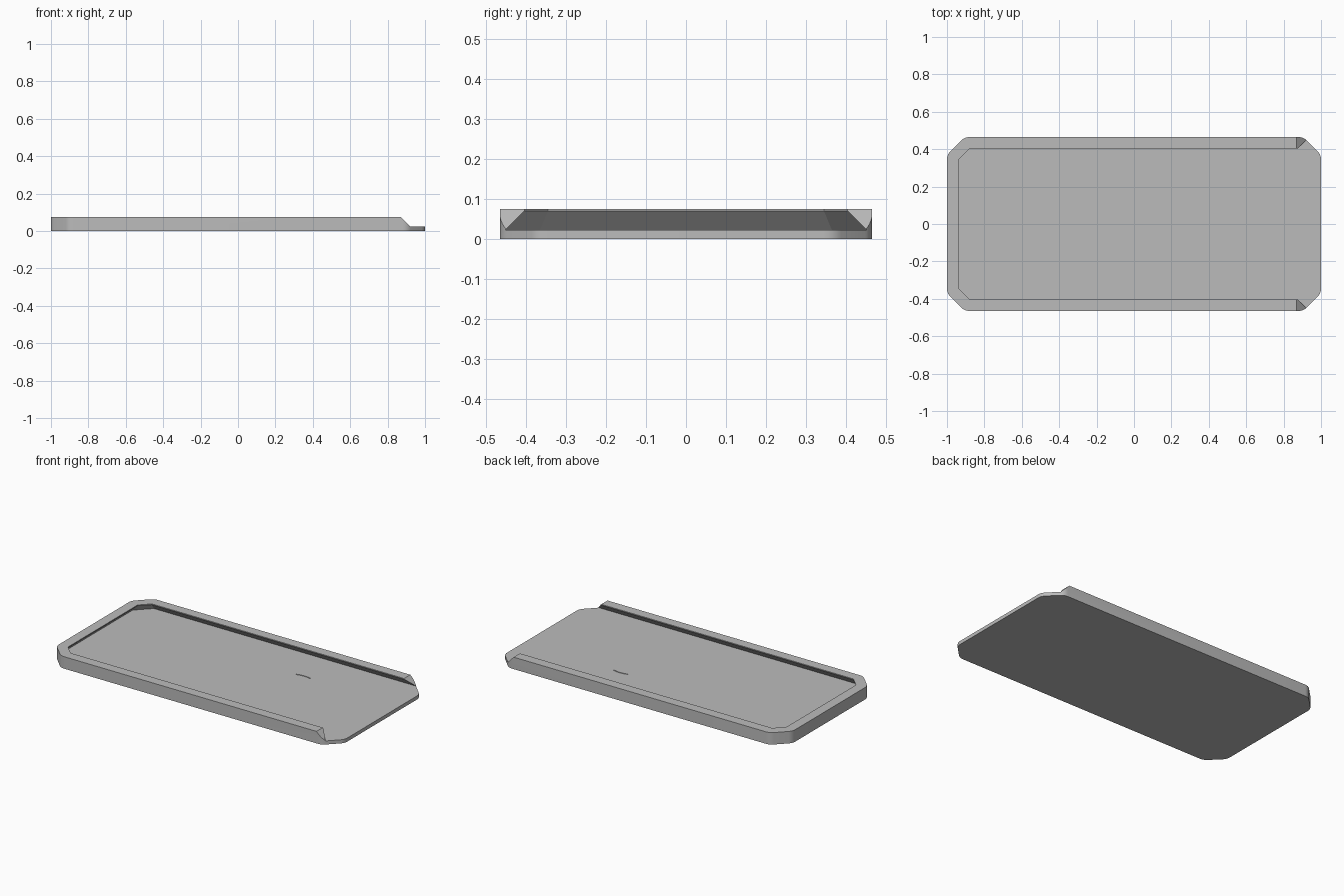
import bpy, bmesh, math
from mathutils import Vector

if "Cube" in bpy.data.objects:
    bpy.data.objects.remove(bpy.data.objects["Cube"])

HX, HY, CHAMFER = 1.0, 0.465, 0.095       # half length, half width, corner cut
FLOOR, LIP, TOP = 0.0225, 0.07, 0.075     # floor height, lip start, rim top

grey = bpy.data.materials.new("plain grey")
grey.diffuse_color = (0.5, 0.5, 0.5, 1)
grey.use_nodes = True
grey.node_tree.nodes["Principled BSDF"].inputs["Base Color"].default_value = grey.diffuse_color


def outline(inset, right=None):
    """Chamfered rectangle inset evenly; with 'right' the +x end is left open."""
    x, y = HX - inset, HY - inset
    s = HX + HY - CHAMFER - inset * math.sqrt(2)
    left = [(s - y, y), (x, s - x)]
    left = [(-a, b) for a, b in left] + [(-a, -b) for a, b in reversed(left)]
    if right:
        return left + [(right, -y), (right, y)]
    return left + [(-a, b) for a, b in reversed(left)]


def rounded(points, r, steps=5):
    """Replace each corner by a small arc."""
    out, n = [], len(points)
    for i in range(n):
        p = Vector(points[i])
        a = (Vector(points[i - 1]) - p).normalized()
        b = (Vector(points[(i + 1) % n]) - p).normalized()
        half = a.angle(b) / 2
        centre = p + (a + b).normalized() * (r / math.sin(half))
        start = p + a * (r / math.tan(half)) - centre
        end = p + b * (r / math.tan(half)) - centre
        for k in range(steps + 1):
            d = start.lerp(end, k / steps).normalized()
            out.append(tuple(centre + d * r))
    return out


def loft(name, rings):
    """Closed solid through rings of 3D points."""
    bm = bmesh.new()
    loops = [[bm.verts.new(p) for p in ring] for ring in rings]
    n = len(loops[0])
    for lo, hi in zip(loops, loops[1:]):
        for i in range(n):
            j = (i + 1) % n
            bm.faces.new((lo[i], lo[j], hi[j], hi[i]))
    bm.faces.new(loops[0][::-1])
    bm.faces.new(loops[-1])
    bmesh.ops.recalc_face_normals(bm, faces=bm.faces)
    mesh = bpy.data.meshes.new(name)
    bm.to_mesh(mesh)
    bm.free()
    mesh.materials.append(grey)
    obj = bpy.data.objects.new(name, mesh)
    bpy.context.collection.objects.link(obj)
    return obj


def at(points, z):
    return [(x, y, z) for x, y in points]


# Solid tray block
body = rounded(outline(0), 0.06)
tray = loft("sliding_tray", [at(body, 0), at(body, TOP)])

# Undercut channel, open at the right end
cavity = loft("cavity_cutter", [
    at(outline(0.0145, 1.3), FLOOR),
    at(outline(0.062, 1.3), LIP),
    at(outline(0.062, 1.3), TOP + 0.05)])

# Sloped end of the two side rails
wedge = [(0.9225, FLOOR), (1.3, FLOOR), (1.3, 0.2), (0.745, 0.2)]
slope = loft("rail_end_cutter", [[(x, y, z) for x, z in wedge] for y in (-0.7, 0.7)])

# Small curved nick in the floor
arc = [(0.32 + 0.05 * t, 0.2 - 0.008 * t * t) for t in (-1, -0.5, 0, 0.5, 1)]
nick_shape = arc + [(x, y - 0.006) for x, y in reversed(arc)]
nick = loft("nick_cutter", [at(nick_shape, FLOOR - 0.004), at(nick_shape, FLOOR + 0.01)])

# Cut the tray and discard the cutters
bpy.context.view_layer.objects.active = tray
tray.select_set(True)
for cutter in (cavity, slope, nick):
    mod = tray.modifiers.new("cut", 'BOOLEAN')
    mod.operation = 'DIFFERENCE'
    mod.solver = 'EXACT'
    mod.object = cutter
    bpy.ops.object.modifier_apply(modifier=mod.name)
    bpy.data.objects.remove(cutter)
bpy.ops.object.shade_smooth_by_angle(angle=math.radians(20))
